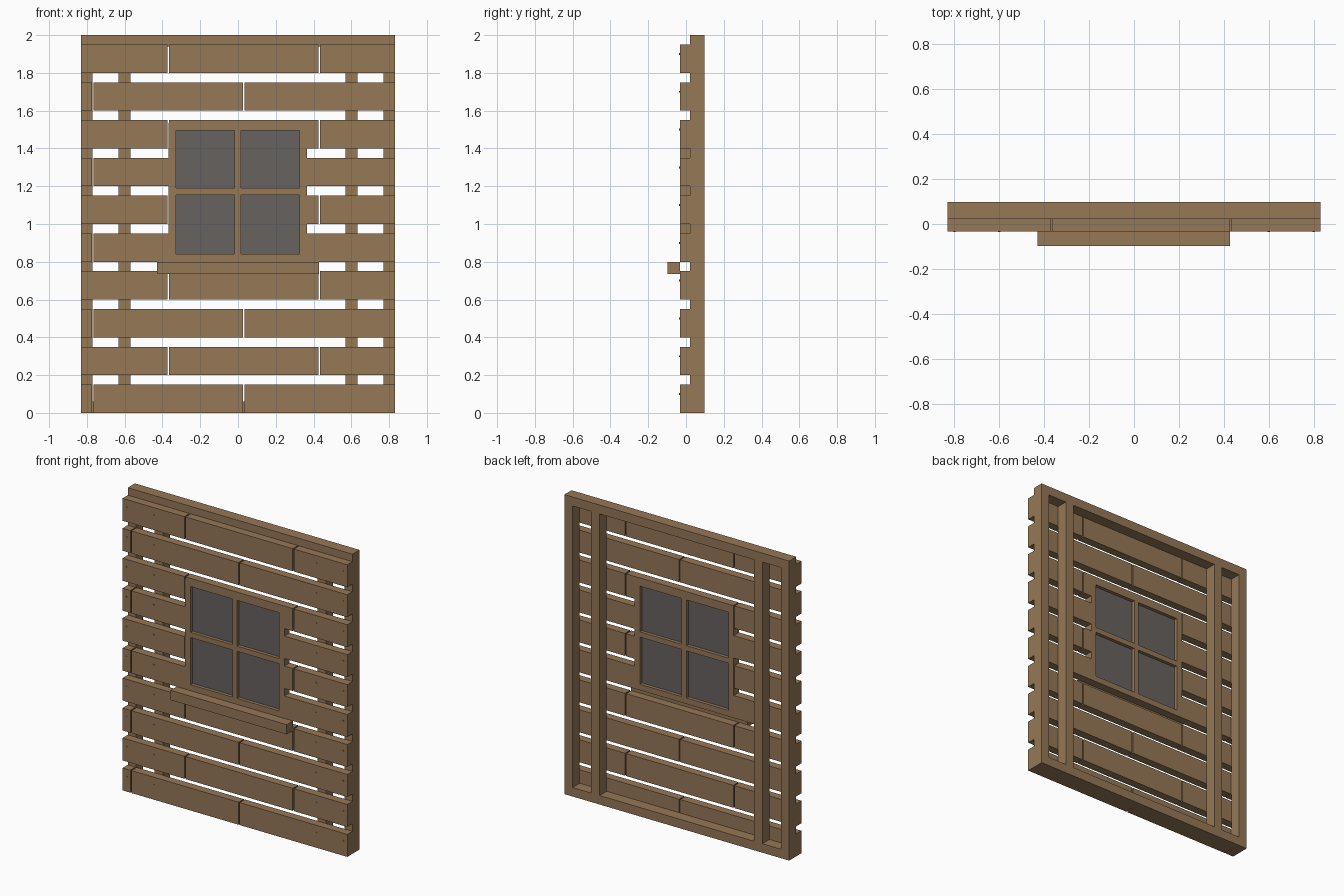
import bpy, bmesh, math
from mathutils import Matrix, Vector

if "Cube" in bpy.data.objects:
    bpy.data.objects.remove(bpy.data.objects["Cube"])


def material(name, rgb):
    m = bpy.data.materials.new(name)
    m.diffuse_color = (*rgb, 1)
    m.use_nodes = True
    m.node_tree.nodes["Principled BSDF"].inputs["Base Color"].default_value = m.diffuse_color
    return m


WOOD = material("brown wood", (0.305, 0.188, 0.096))
GLASS = material("grey glass", (0.135, 0.122, 0.116))

# Depth layers, from front to back
SILL_Y, FRONT, BACK, REAR = -0.0975, -0.0325, 0.0225, 0.0975
HALF = 0.83
# Window opening
WX0, WX1, WZ0, WZ1 = -0.368, 0.365, 0.80, 1.535


def build(name, boxes, mat, nails=()):
    """Make one object from boxes (x0, x1, y0, y1, z0, z1) and nail positions."""
    bm = bmesh.new()
    for x0, x1, y0, y1, z0, z1 in boxes:
        centre = Vector((x0 + x1, y0 + y1, z0 + z1)) / 2
        size = Matrix.Diagonal((x1 - x0, y1 - y0, z1 - z0, 1))
        bmesh.ops.create_cube(bm, size=1, matrix=Matrix.Translation(centre) @ size)
    for x, z in nails:
        turn = Matrix.Rotation(math.pi / 2, 4, 'X')
        bmesh.ops.create_cone(bm, cap_ends=True, segments=8, radius1=0.005,
                              radius2=0.005, depth=0.008,
                              matrix=Matrix.Translation((x, FRONT, z)) @ turn)
    mesh = bpy.data.meshes.new(name)
    bm.to_mesh(mesh)
    bm.free()
    mesh.materials.append(mat)
    obj = bpy.data.objects.new(name, mesh)
    bpy.context.collection.objects.link(obj)


def around_window(x0, x1):
    """Split a span so that it leaves the window opening free."""
    spans = [(x0, min(x1, WX0)), (max(x0, WX1), x1)]
    return [(a, b) for a, b in spans if b - a > 0.001]


# Staggered planks: two alternating joint patterns
joints = [(-0.769, 0.031), (-0.369, 0.431)]
for row in range(10):
    z0 = 0.2 * row
    z1 = z0 + 0.15
    a, b = joints[row % 2]
    gap = 0.004
    boxes = []
    for x0, x1 in [(-HALF, a - gap), (a + gap, b - gap), (b + gap, HALF)]:
        if z0 < WZ0 - 0.01 or z0 > WZ1:
            boxes.append((x0, x1, FRONT, BACK, z0, z1))
        else:
            top = min(z1, WZ1)
            boxes += [(s, e, FRONT, BACK, z0, top) for s, e in around_window(x0, x1)]
            if z1 > WZ1:
                boxes.append((x0, x1, FRONT, BACK, WZ1, z1))
    build(f"plank_row_{row + 1}", boxes, WOOD)

# Nail heads where the planks meet the posts
build("nail_heads", [], WOOD,
      [(x, 0.2 * r + 0.1) for r in range(10) for x in (-0.8, -0.6, 0.6, 0.8)])

# Rear rails and posts, the posts jointed at window sill and head height
build("bottom_rail", [(-HALF, HALF, BACK, REAR, 0, 0.06)], WOOD)
build("top_rail", [(-HALF, HALF, BACK, REAR, 1.94, 2)], WOOD)
for side, s in (("left", -1), ("right", 1)):
    for kind, inner, outer in (("outer", 0.77, 0.83), ("inner", 0.57, 0.633)):
        x0, x1 = sorted((s * inner, s * outer))
        levels = [0.06, WZ0, WZ1, 1.94]
        build(f"{side}_{kind}_post",
              [(x0, x1, BACK, REAR, p, q) for p, q in zip(levels, levels[1:])], WOOD)

# Window frame with crossing bars
t = 0.04
mx, mz, h = (WX0 + WX1) / 2, 1.172, 0.0175
build("window_frame", [
    (WX0, WX0 + t, FRONT, BACK, WZ0, WZ1),
    (WX1 - t, WX1, FRONT, BACK, WZ0, WZ1),
    (WX0 + t, WX1 - t, FRONT, BACK, WZ0, WZ0 + t),
    (WX0 + t, WX1 - t, FRONT, BACK, WZ1 - t, WZ1)], WOOD)
build("window_bars", [
    (mx - h, mx + h, FRONT, BACK, WZ0 + t, WZ1 - t),
    (WX0 + t, mx - h, FRONT, BACK, mz - h, mz + h),
    (mx + h, WX1 - t, FRONT, BACK, mz - h, mz + h)], WOOD)

# Four glass panes set midway in the frame
build("window_panes", [
    (x0, x1, -0.01, 0.0, z0, z1)
    for x0, x1 in ((WX0 + t, mx - h), (mx + h, WX1 - t))
    for z0, z1 in ((WZ0 + t, mz - h), (mz + h, WZ1 - t))], GLASS)

# Window sill
build("window_sill", [(-0.43, 0.428, SILL_Y, FRONT, 0.735, 0.80)], WOOD)
